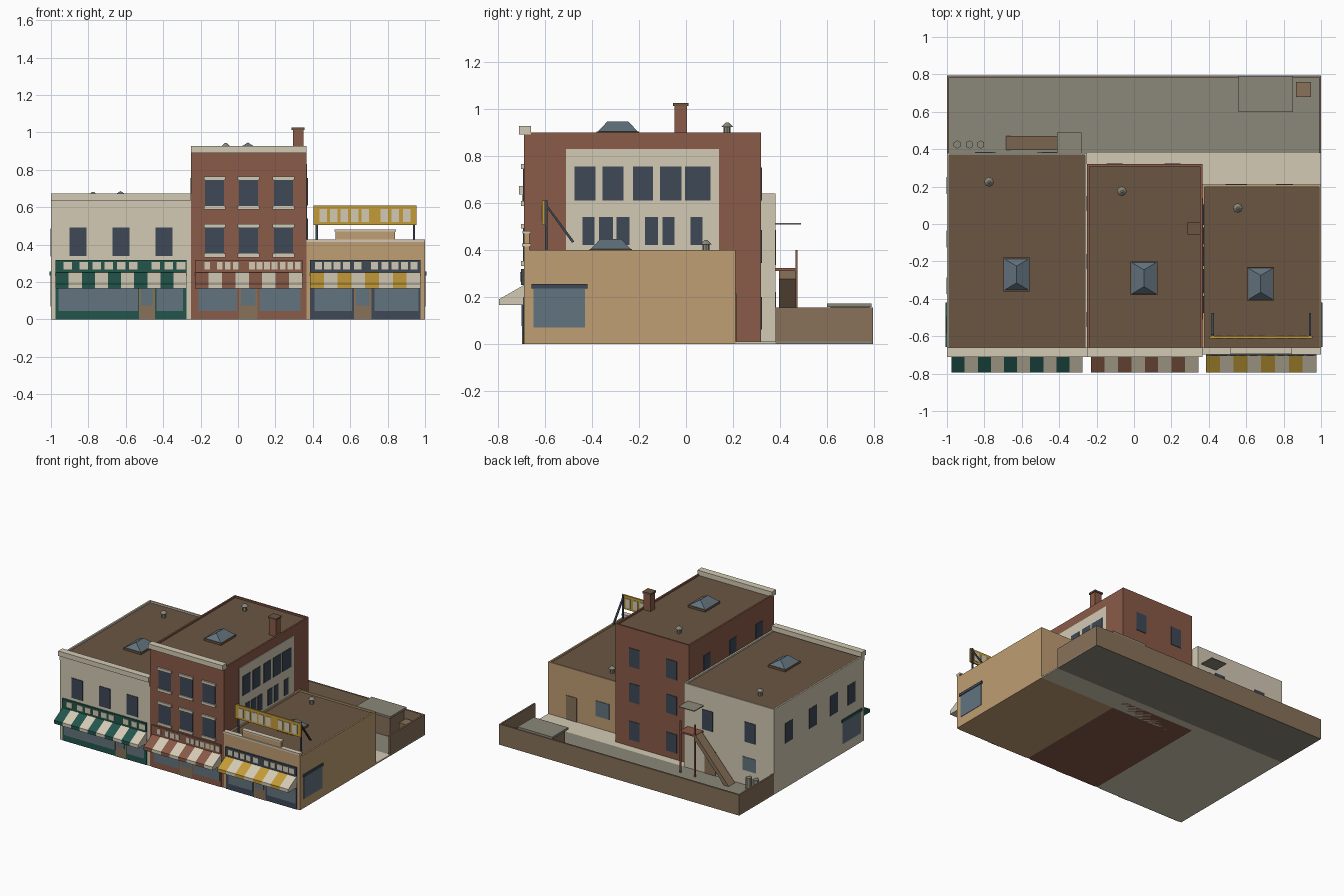
import bpy, bmesh, math
from mathutils import Matrix

if "Cube" in bpy.data.objects:
    bpy.data.objects.remove(bpy.data.objects["Cube"])


def material(name, hexcode):
    rgb = [min(1, int(hexcode[i:i + 2], 16) / 255 * 1.08) ** 2.2 for i in (0, 2, 4)]
    m = bpy.data.materials.new(name)
    m.diffuse_color = (*rgb, 1)
    m.use_nodes = True
    m.node_tree.nodes["Principled BSDF"].inputs["Base Color"].default_value = m.diffuse_color
    return m


CREAM = material("cream", "C3BAA6")
BRICK = material("brick red", "7E5443")
TAN = material("tan", "B0916A")
GREEN = material("dark green", "244F47")
MUSTARD = material("mustard", "B48F36")
NAVY = material("dark slate", "3B4450")
GLASS = material("blue grey glass", "5B6A74")
GREY = material("grey", "7F7C70")
BROWN = material("wood brown", "7D6853")
ROOF = material("roof brown", "63503F")


def finish(name, bm, mat):
    bmesh.ops.recalc_face_normals(bm, faces=bm.faces)
    me = bpy.data.meshes.new(name)
    bm.to_mesh(me)
    bm.free()
    me.materials.append(mat)
    ob = bpy.data.objects.new(name, me)
    bpy.context.collection.objects.link(ob)
    return ob


def boxes(name, mat, *items):
    """One object from boxes given as x0, x1, y0, y1, z0, z1."""
    bm = bmesh.new()
    for x0, x1, y0, y1, z0, z1 in items:
        m = Matrix.Translation(((x0 + x1) / 2, (y0 + y1) / 2, (z0 + z1) / 2)) @ \
            Matrix.Diagonal((x1 - x0, y1 - y0, z1 - z0, 1))
        bmesh.ops.create_cube(bm, size=1, matrix=m)
    return finish(name, bm, mat)


def prism(name, mat, axis, profile, spans):
    """Extrude a profile along axis 'x' (points y,z) or 'y' (points x,z)."""
    bm = bmesh.new()
    for a, b in spans:
        put = (lambda p, t: (t, p[0], p[1])) if axis == 'x' else (lambda p, t: (p[0], t, p[1]))
        lo = [bm.verts.new(put(p, a)) for p in profile]
        hi = [bm.verts.new(put(p, b)) for p in profile]
        bm.faces.new(lo)
        bm.faces.new(hi[::-1])
        n = len(profile)
        for i in range(n):
            bm.faces.new((lo[i], lo[(i + 1) % n], hi[(i + 1) % n], hi[i]))
    return finish(name, bm, mat)


def cylinders(name, mat, items, seg=6):
    """Cylinders or cones given as x, y, z0, z1, r0, r1."""
    bm = bmesh.new()
    for x, y, z0, z1, r0, r1 in items:
        bmesh.ops.create_cone(bm, cap_ends=True, segments=seg, radius1=r0, radius2=r1, depth=z1 - z0,
                              matrix=Matrix.Translation((x, y, (z0 + z1) / 2)))
    return finish(name, bm, mat)


FRONT = -0.69


def building(name, mat, x0, x1, y1, top, rim=0.012):
    # walls, low parapet and flat roof
    b = top - 0.02
    boxes(name + "_walls", mat, (x0, x1, FRONT, y1, 0, b),
          (x0, x0 + rim, FRONT, y1, b, top), (x1 - rim, x1, FRONT, y1, b, top),
          (x0 + rim, x1 - rim, FRONT, FRONT + rim, b, top), (x0 + rim, x1 - rim, y1 - rim, y1, b, top))
    boxes(name + "_roof", ROOF, (x0 + rim, x1 - rim, FRONT + rim, y1 - rim, b, b + 0.008))


def skylight(name, cx, cy, z):
    # curb and hipped glass
    w, d = 0.072, 0.09
    boxes(name + "_curb", ROOF, (cx - w, cx + w, cy - d, cy + d, z - 0.02, z + 0.004))
    bm = bmesh.new()
    w, d = w - 0.006, d - 0.006
    base = [bm.verts.new((cx + sx * w, cy + sy * d, z + 0.004)) for sx, sy in ((-1, -1), (1, -1), (1, 1), (-1, 1))]
    a, b = bm.verts.new((cx, cy - 0.045, z + 0.046)), bm.verts.new((cx, cy + 0.045, z + 0.046))
    for f in (base, (base[0], base[1], a), (base[1], base[2], b, a), (base[2], base[3], b), (base[3], base[0], a, b)):
        bm.faces.new(f)
    finish(name + "_glass", bm, GLASS)


def vent(name, x, y, z):
    cylinders(name, GREY, [(x, y, z - 0.02, z + 0.022, 0.015, 0.015), (x, y, z + 0.022, z + 0.042, 0.026, 0.006)], 8)


def storefront(name, mat, x0, x1, stripes, panes, door, letters):
    # frame, glazing and door
    boxes(name + "_shop_frame", mat, (x0, x1, FRONT - 0.004, FRONT, 0, 0.2))
    boxes(name + "_shop_glass", GLASS, *[(a, b, FRONT - 0.007, FRONT, 0.045, 0.165) for a, b in panes])
    boxes(name + "_shop_door", BROWN, (door[0], door[1], FRONT - 0.007, FRONT, 0, 0.165))
    boxes(name + "_shop_door_pane", GLASS, (door[0] + 0.012, door[1] - 0.012, FRONT - 0.01, FRONT, 0.075, 0.165))
    # striped awning
    prof = [(FRONT, 0.25), (-0.795, 0.19), (-0.795, 0.165), (FRONT, 0.165)]
    w = (x1 - x0) / stripes
    for k, (m, label) in enumerate(((MUSTARD if mat == NAVY else mat, "colour"), (CREAM, "cream"))):
        prism(name + "_awning_" + label, m, 'x', prof,
              [(x0 + i * w, x0 + (i + 1) * w) for i in range(k, stripes, 2)])
    # sign band with plain blocks
    boxes(name + "_sign_band", mat, (x0, x1, FRONT - 0.012, FRONT, 0.25, 0.318))
    boxes(name + "_sign_blocks", CREAM, *[(c - h, c + h, FRONT - 0.016, FRONT, 0.266, 0.306) for c, h in letters])


# three buildings
building("left", CREAM, -1, -0.25, 0.38, 0.64)
building("middle", BRICK, -0.25, 0.365, 0.32, 0.90)
building("right", TAN, 0.365, 1, 0.21, 0.40)
storefront("left", GREEN, -0.975, -0.275, 10, [(-0.96, -0.535), (-0.435, -0.295)], (-0.53, -0.445),
           [(c, 0.023) for c in (-0.91, -0.825, -0.755, -0.69, -0.625, -0.56, -0.44, -0.37, -0.305)])
storefront("middle", BRICK, -0.23, 0.345, 8, [(-0.21, -0.005), (0.115, 0.335)], (0.005, 0.105),
           [(c, 0.015) for c in (-0.165, -0.098, -0.055, -0.012, 0.075, 0.115, 0.155, 0.195, 0.24, 0.28, 0.32)])
storefront("right", NAVY, 0.385, 0.975, 8, [(0.41, 0.61), (0.73, 0.965)], (0.62, 0.715),
           [(c, 0.019) for c in (0.43, 0.48, 0.53, 0.58, 0.64, 0.73, 0.785, 0.84, 0.89, 0.94)])

# cornices, caps and stepped pediment
boxes("left_cornice", CREAM, (-1, -0.25, -0.71, -0.66, 0.635, 0.672), (-1, -0.25, -0.697, FRONT, 0.60, 0.635))
boxes("middle_cornice", CREAM, (-0.252, 0.367, -0.71, -0.66, 0.89, 0.927))
boxes("right_cap", CREAM, (0.365, 1, -0.697, -0.66, 0.415, 0.428))
boxes("right_pediment", TAN, (0.365, 1, FRONT, -0.665, 0.38, 0.415), (0.52, 0.84, FRONT, -0.665, 0.42, 0.47))
boxes("right_pediment_cap", CREAM, (0.515, 0.845, -0.696, -0.66, 0.47, 0.48))

# front windows with sills and lintels
boxes("left_front_windows", NAVY, *[(c - 0.046, c + 0.046, FRONT - 0.004, FRONT, 0.34, 0.49)
                                    for c in (-0.855, -0.625, -0.395)])
mid = [(c, z) for c in (-0.125, 0.056, 0.243) for z in (0.35, 0.605)]
boxes("middle_front_windows", NAVY, *[(c - 0.051, c + 0.051, FRONT - 0.004, FRONT, z, z + 0.14) for c, z in mid])
boxes("middle_lintels_and_sills", CREAM, *[(c - 0.058, c + 0.058, FRONT - 0.012, FRONT, z + d, z + d + 0.02)
                                           for c, z in mid for d in (0.14, -0.018)])

# middle building right wall panel and windows
X = 0.365
boxes("side_wall_panel", CREAM, (X, X + 0.004, -0.51, 0.14, 0.385, 0.83))
up = [(-0.475, -0.385), (-0.355, -0.265), (-0.225, -0.14), (-0.11, -0.02), (-0.005, 0.105)]
low = [(-0.44, -0.39), (-0.37, -0.31), (-0.295, -0.24), (-0.175, -0.12), (-0.1, -0.05), (0.02, 0.07)]
boxes("side_wall_windows", NAVY, *[(X, X + 0.008, a, b, 0.61, 0.755) for a, b in up],
      *[(X, X + 0.008, a, b, 0.42, 0.54) for a, b in low])

# left-facing windows
boxes("middle_left_windows", NAVY, *[(-0.254, -0.25, c - 0.04, c + 0.04, 0.645, 0.755) for c in (0.11, -0.2, -0.51)])
boxes("left_side_windows", NAVY, *[(-1.002, -1, c - 0.045, c + 0.045, 0.335, 0.485) for c in (0.205, -0.08, -0.33, -0.54)])

# side display windows with hoods
for name, s, m in (("left", -1, GREEN), ("right", 1, NAVY)):
    xs = sorted((s * 0.99, s * 1.003))
    boxes(name + "_side_display", GLASS, (*xs, -0.65, -0.43, 0.07, 0.235))
    boxes(name + "_side_hood", m, (*sorted((s * 0.99, s * 1.008)), -0.657, -0.42, 0.235, 0.255))

# back windows and doors
boxes("middle_back_windows", NAVY, *[(c - 0.043, c + 0.043, 0.32, 0.324, z, z + 0.14)
                                     for c in (-0.105, 0.205) for z in (0.06, 0.345, 0.61)])
boxes("left_back_windows", NAVY, *[(c - 0.043, c + 0.043, 0.38, 0.384, 0.335, 0.485) for c in (-0.8, -0.447)])
boxes("left_back_low_window", GLASS, (-0.85, -0.74, 0.38, 0.384, 0.12, 0.22))
boxes("left_back_door", BROWN, (-0.515, -0.425, 0.38, 0.384, 0.01, 0.19))
boxes("right_back_window", GLASS, (0.49, 0.605, 0.21, 0.214, 0.1, 0.215))
boxes("right_back_door", BROWN, (0.76, 0.85, 0.21, 0.214, 0.01, 0.19))

# roof fittings
skylight("left_skylight", -0.628, -0.27, 0.64)
skylight("middle_skylight", 0.053, -0.29, 0.90)
skylight("right_skylight", 0.677, -0.32, 0.40)
vent("left_vent", -0.775, 0.225, 0.64)
vent("middle_vent", -0.065, 0.175, 0.90)
vent("right_vent", 0.555, 0.085, 0.40)
boxes("chimney", BRICK, (0.293, 0.35, -0.05, 0.004, 0.87, 1.012))
boxes("chimney_cap", ROOF, (0.287, 0.356, -0.056, 0.01, 1.012, 1.025))

# rooftop sign on braced legs
boxes("roof_sign_panel", MUSTARD, (0.405, 0.955, -0.612, -0.6, 0.505, 0.61))
boxes("roof_sign_blocks", CREAM, *[(c - 0.02, c + 0.02, -0.616, -0.596, 0.522, 0.59)
                                   for c in (0.455, 0.512, 0.568, 0.624, 0.68, 0.783, 0.84, 0.902)])
legs = [(0.415, 0.427), (0.935, 0.947)]
boxes("roof_sign_legs", NAVY, *[(a, b, -0.6, -0.59, 0.385, 0.61) for a, b in legs])
prism("roof_sign_braces", NAVY, 'x', [(-0.6, 0.59), (-0.59, 0.59), (-0.475, 0.435), (-0.485, 0.43)], legs)

# yard ground, fence, shed and crate
boxes("back_walk", CREAM, (-0.25, 1, 0.21, 0.38, 0, 0.01))
boxes("yard_ground", GREY, (-1, 1, 0.38, 0.79, 0, 0.01))
boxes("yard_fence", BROWN, (-1, 1, 0.782, 0.795, 0, 0.155),
      (-1, -0.988, 0.38, 0.782, 0, 0.155), (0.988, 1, 0.38, 0.782, 0, 0.155))
boxes("shed", BROWN, (0.575, 0.835, 0.615, 0.78, 0.01, 0.156))
boxes("shed_roof", GREY, (0.56, 0.85, 0.6, 0.79, 0.156, 0.172))
boxes("crate", BROWN, (0.865, 0.945, 0.68, 0.76, 0.01, 0.1))
cylinders("bins", GREY, [(x, 0.425, 0.01, 0.1, 0.022, 0.022) for x in (-0.945, -0.88, -0.82)])

# back stair with landing, posts and canopy
boxes("stair_landing", BRICK, (-0.41, -0.28, 0.38, 0.475, 0.31, 0.322))
boxes("stair_posts", BRICK, *[(x, x + 0.01, 0.465, 0.475, 0.01, 0.40) for x in (-0.41, -0.29)])
prism("stair_flight", BROWN, 'y', [(-0.41, 0.32), (-0.41, 0.275), (-0.645, 0.01), (-0.685, 0.01)], [(0.395, 0.47)])
boxes("stair_canopy", GREY, (-0.412, -0.282, 0.38, 0.49, 0.508, 0.514))
